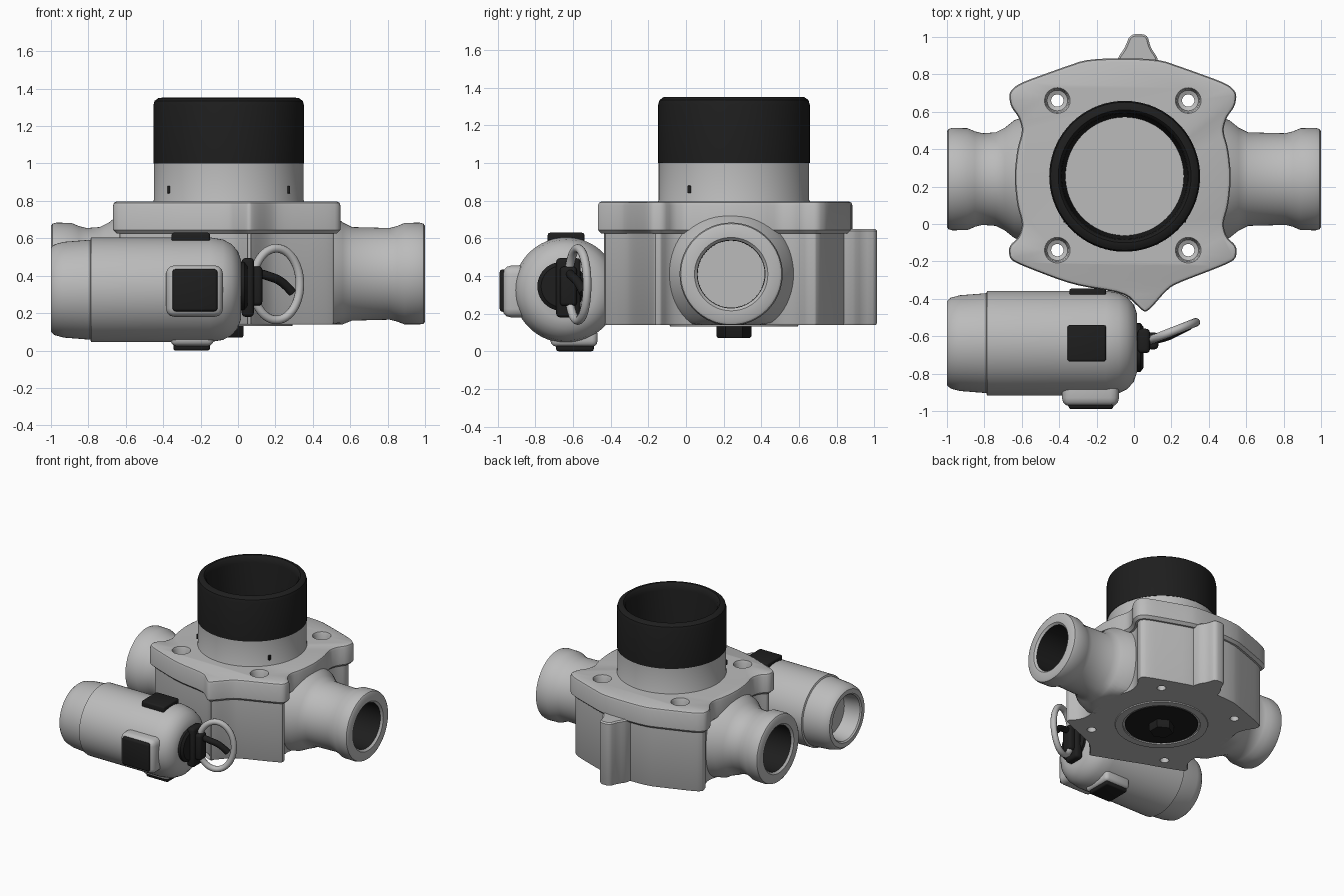
import bpy, bmesh, math
from mathutils import Vector

if "Cube" in bpy.data.objects:
    bpy.data.objects.remove(bpy.data.objects["Cube"])

def material(name, c):
    m = bpy.data.materials.new(name)
    m.diffuse_color = (c, c, c, 1)
    m.use_nodes = True
    m.node_tree.nodes["Principled BSDF"].inputs["Base Color"].default_value = m.diffuse_color
    return m

GREY = material("light grey metal", 0.5)
BLACK = material("black plastic", 0.013)
CX, CY = -0.06, 0.25          # centre of the housing
MY, MZ = -0.637, 0.325        # motor axis

def finish(name, bm, mats, angle=35):
    bmesh.ops.remove_doubles(bm, verts=bm.verts, dist=1e-5)
    bmesh.ops.recalc_face_normals(bm, faces=bm.faces)
    me = bpy.data.meshes.new(name)
    bm.to_mesh(me)
    bm.free()
    for m in mats:
        me.materials.append(m)
    ob = bpy.data.objects.new(name, me)
    bpy.context.collection.objects.link(ob)
    smooth(ob, angle)
    return ob

def smooth(ob, angle=35):
    bpy.ops.object.select_all(action='DESELECT')
    ob.select_set(True)
    bpy.context.view_layer.objects.active = ob
    bpy.ops.object.shade_smooth_by_angle(angle=math.radians(angle))

def lathe(name, profile, centre, axis, mats, black=(), n=64, floor=None):
    """profile: (position along axis, radius); black: segment numbers using slot 1."""
    bm = bmesh.new()
    rings = []
    for a, r in profile:
        ring = []
        for i in range(n):
            t = 2 * math.pi * i / n
            c, s = r * math.cos(t), r * math.sin(t)
            p = Vector((a, c, s) if axis == 'x' else (c, s, a)) + Vector(centre)
            if floor is not None:
                p.z = max(p.z, floor)
            ring.append(bm.verts.new(p))
        rings.append(ring)
    for k in range(len(rings) - 1):
        for i in range(n):
            j = (i + 1) % n
            f = bm.faces.new((rings[k][i], rings[k][j], rings[k + 1][j], rings[k + 1][i]))
            f.material_index = 1 if k in black else 0
    for ring, r, seg in ((rings[0], profile[0][1], -1), (rings[-1], profile[-1][1], -2)):
        if r > 0.001:
            f = bm.faces.new(ring)
            f.material_index = 1 if seg in black else 0
    return finish(name, bm, mats)

def chaikin(pts, times=2):
    for _ in range(times):
        out = []
        for i, p in enumerate(pts):
            q = pts[(i + 1) % len(pts)]
            out += [p * 0.8 + q * 0.2, p * 0.2 + q * 0.8]
        pts = out
    return pts

def prism(name, outline, levels, mat):
    """Stack inset copies of an outline; levels: (z, inset)."""
    pts = chaikin([Vector(p) for p in outline])
    n = len(pts)
    normals = []
    for i in range(n):
        d = (pts[(i + 1) % n] - pts[i - 1]).normalized()
        normals.append(Vector((-d.y, d.x)))       # outlines run clockwise: outward
    bm = bmesh.new()
    rings = [[bm.verts.new((p.x - m.x * s, p.y - m.y * s, z)) for p, m in zip(pts, normals)]
             for z, s in levels]
    for a, b in zip(rings, rings[1:]):
        for i in range(n):
            j = (i + 1) % n
            bm.faces.new((a[i], a[j], b[j], b[i]))
    bm.faces.new(rings[0])
    bm.faces.new(rings[-1])
    return finish(name, bm, [mat])

def box(name, lo, hi, mat, bevel=0.02):
    bm = bmesh.new()
    bmesh.ops.create_cube(bm, size=1)
    for v in bm.verts:
        v.co = Vector([(l + h) / 2 + c * (h - l) for l, h, c in zip(lo, hi, v.co)])
    bmesh.ops.bevel(bm, geom=list(bm.edges), offset=bevel, segments=3, profile=0.5, affect='EDGES')
    return finish(name, bm, [mat])

def tube(name, pts, radius, mat, cyclic=False):
    cu = bpy.data.curves.new(name, 'CURVE')
    cu.dimensions = '3D'
    cu.bevel_depth, cu.bevel_resolution, cu.resolution_u = radius, 4, 6
    cu.use_fill_caps = True
    sp = cu.splines.new('NURBS')
    sp.points.add(len(pts) - 1)
    for q, p in zip(sp.points, pts):
        q.co = (*p, 1)
    sp.use_cyclic_u, sp.use_endpoint_u, sp.order_u = cyclic, not cyclic, 3
    cu.materials.append(mat)
    ob = bpy.data.objects.new(name, cu)
    bpy.context.collection.objects.link(ob)

# Housing outlines, clockwise from the top left; the right side is mirrored in x
right = [(0.18, 0.885), (0.34, 0.83), (0.56, 0.75), (0.61, 0.70), (0.60, 0.63), (0.555, 0.57),
         (0.535, 0.50), (0.565, 0.40), (0.58, 0.25), (0.565, 0.10), (0.535, 0.0), (0.555, -0.07),
         (0.61, -0.12), (0.605, -0.19), (0.52, -0.23), (0.27, -0.325)]
rs = [(CX + x, y) for x, y in right]
ls = [(CX - x, y) for x, y in reversed(right)]
spike = [(0.16, -0.37), (0.10, -0.44), (0.06, -0.475), (0.02, -0.44), (-0.05, -0.37)]
tab = [(-0.09, 0.885), (-0.05, 0.94), (-0.02, 1.015), (0.07, 1.015), (0.09, 0.94), (0.13, 0.885)]
flange = prism("top_flange", rs + spike + ls,
               [(0.625, 0.02), (0.645, 0), (0.775, 0), (0.79, 0.006), (0.797, 0.02)], GREY)
body = prism("housing_body", rs + spike + ls, [(0.14, 0.04), (0.15, 0.035), (0.64, 0.035)], GREY)
prism("rear_rib", [(-0.12, 0.7)] + tab + [(0.15, 0.7)],
      [(0.14, 0.005), (0.15, 0), (0.64, 0), (0.65, 0.01)], GREY)

# Four counterbored bolt holes cut through the flange and body
for x in (-0.41, 0.29):
    for y in (-0.14, 0.66):
        cut = lathe("bolt_hole_cutter", [(0.05, 0.033), (0.71, 0.033), (0.72, 0.055),
                                         (0.78, 0.062), (0.85, 0.09)],
                    (x, y, 0), 'z', [GREY], n=24)
        for ob in (flange, body):
            mod = ob.modifiers.new("hole", 'BOOLEAN')
            mod.operation, mod.solver, mod.object = 'DIFFERENCE', 'EXACT', cut
            bpy.ops.object.select_all(action='DESELECT')
            bpy.context.view_layer.objects.active = ob
            ob.select_set(True)
            bpy.ops.object.modifier_apply(modifier=mod.name)
        bpy.data.objects.remove(cut)
for ob in (flange, body):
    smooth(ob)

# Neck with two small slots, and the hollow black collar
mid = (-0.05, 0.255, 0)
lathe("neck", [(0.78, 0.41), (0.805, 0.40), (1.0, 0.40), (1.0, 0.33)], mid, 'z', [GREY], n=72)
lathe("collar", [(1.0, 0.36), (1.0, 0.403), (1.31, 0.403), (1.335, 0.396), (1.35, 0.375),
                 (1.352, 0.355), (1.335, 0.34), (1.30, 0.335), (0.9, 0.31), (0.9, 0)],
      mid, 'z', [BLACK], n=72)
for s in (-1, 1):
    x, y = mid[0] + s * 0.318, 0.018
    box("neck_slot", (x - 0.01, y - 0.01, 0.84), (x + 0.01, y + 0.01, 0.88), BLACK, 0.003)

# Side pipes: flared at the housing, lipped at the mouth, black bore
for s, root in ((1, 0.47), (-1, 0.60)):
    prof = [(root - 0.05, 0.345), (root + 0.04, 0.315), (root + 0.09, 0.275), (root + 0.14, 0.25),
            (0.81, 0.245), (0.85, 0.255), (0.89, 0.272), (0.97, 0.274), (0.992, 0.268),
            (1.0, 0.255), (1.0, 0.195), (0.985, 0.18), (0.66, 0.178), (0.66, 0)]
    lathe("side_pipe", [(s * a, r) for a, r in prof], (0, 0.24, 0.41), 'x',
          [GREY, BLACK], black=(11,), floor=0.14)

# Underside: raised ring, black plate and hexagonal plug
lathe("base_ring", [(0.15, 0.345), (0.132, 0.34), (0.132, 0.285), (0.15, 0.28)], mid, 'z', [GREY])
lathe("base_plate", [(0.15, 0.272), (0.134, 0.268), (0.134, 0)], mid, 'z', [BLACK])
plug = lathe("hex_plug", [(0.14, 0.092), (0.08, 0.092), (0.07, 0.085)], (0, 0, 0), 'z', [BLACK], n=6)
plug.rotation_euler.z = math.pi / 6
plug.location = mid

# Motor with recessed rear cap and domed front
lathe("motor", [(-0.86, 0), (-0.86, 0.165), (-0.99, 0.18), (-1.0, 0.19), (-1.0, 0.225),
                (-0.98, 0.243), (-0.93, 0.256), (-0.79, 0.267), (-0.785, 0.28), (-0.15, 0.28),
                (-0.08, 0.268), (-0.035, 0.245), (0.0, 0.205), (0.015, 0.16), (0.02, 0)],
      (0, MY, MZ), 'x', [GREY])
box("front_boss", (-0.385, -0.975, 0.18), (-0.08, -0.80, 0.455), GREY, 0.045)
box("front_pad", (-0.35, -0.99, 0.21), (-0.11, -0.94, 0.435), BLACK, 0.015)
box("top_pad", (-0.355, -0.735, 0.57), (-0.15, -0.54, 0.63), BLACK, 0.012)
box("bottom_boss", (-0.36, -0.72, 0.025), (-0.13, -0.47, 0.12), GREY, 0.03)
box("bottom_pad", (-0.345, -0.69, 0.0), (-0.15, -0.49, 0.06), BLACK, 0.012)
box("rear_pad", (-0.345, -0.42, 0.22), (-0.15, -0.345, 0.43), BLACK, 0.012)

# Connector plug, cable and ring
lathe("connector_disc", [(0.0, 0.13), (0.035, 0.13), (0.05, 0.11)], (0, -0.66, 0.345), 'x', [BLACK], n=40)
box("connector_block", (0.02, -0.69, 0.18), (0.085, -0.56, 0.495), BLACK, 0.02)
box("connector_nose", (0.07, -0.67, 0.24), (0.13, -0.58, 0.45), BLACK, 0.02)
tube("cable", [(0.09, -0.62, 0.42), (0.16, -0.61, 0.40), (0.24, -0.57, 0.37), (0.29, -0.545, 0.31)],
     0.024, BLACK)
tube("wire_ring", [(0.205 + 0.127 * math.cos(t), -0.575 + 0.05 * math.cos(t), 0.355 + 0.193 * math.sin(t))
                   for t in [2 * math.pi * i / 24 for i in range(24)]], 0.023, GREY, True)
